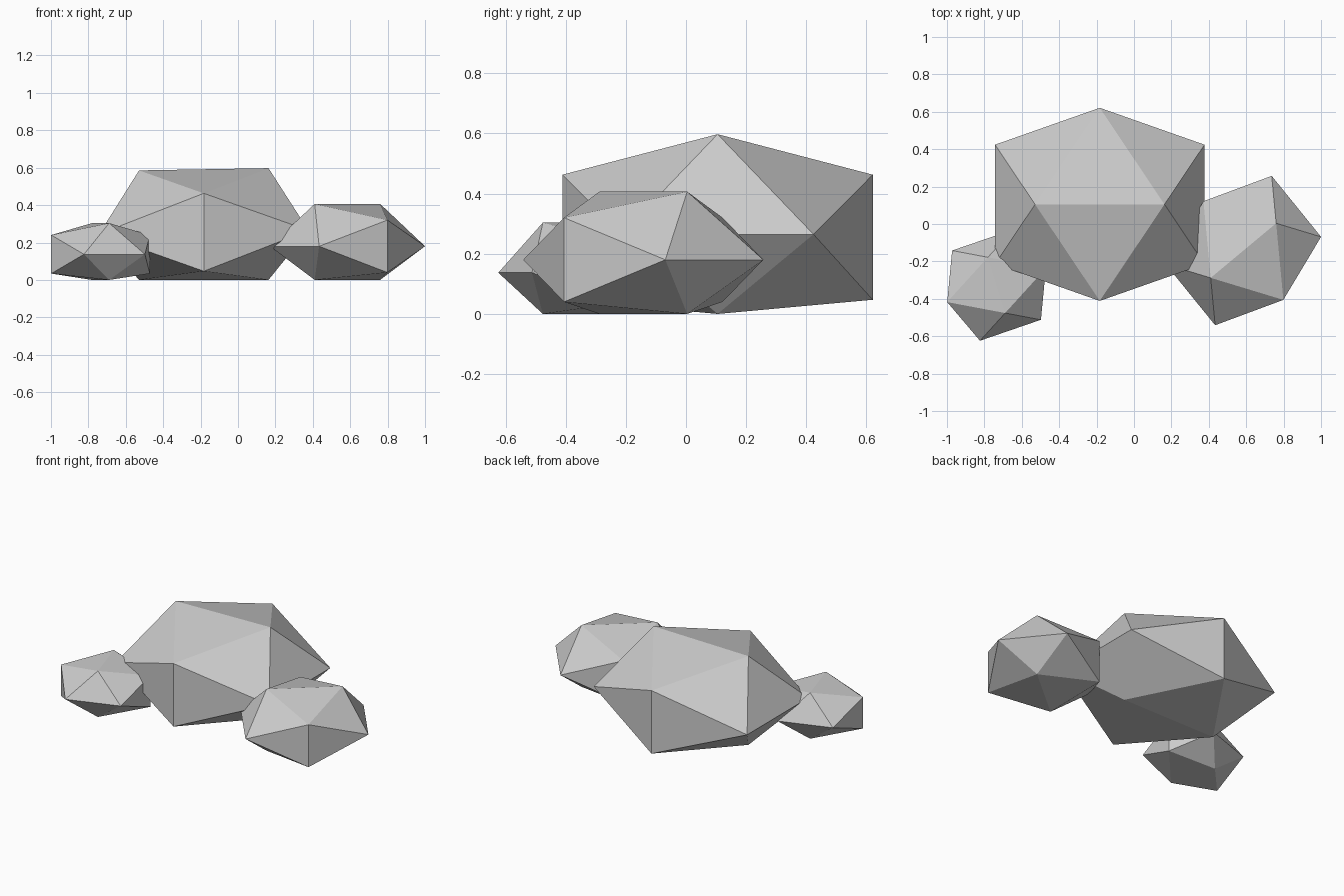
import bpy
import bmesh
from mathutils import Vector

cube = bpy.data.objects.get("Cube")
if cube:
    bpy.data.objects.remove(cube, do_unlink=True)

PHI = (1 + 5 ** 0.5) / 2

# Plain grey stone
stone = bpy.data.materials.new("grey_stone")
stone.use_nodes = True
grey = (0.6, 0.6, 0.6, 1)
stone.diffuse_color = grey
bsdf = next(n for n in stone.node_tree.nodes if n.type == "BSDF_PRINCIPLED")
bsdf.inputs["Base Color"].default_value = grey
bsdf.inputs["Roughness"].default_value = 0.9


def make_rock(name, center, along, across, up):
    """Icosahedron stretched along three axes, its underside pressed flat on the ground."""
    bm = bmesh.new()
    for a in (-1, 1):
        for b in (-PHI, PHI):
            for corner in ((a, 0, b), (0, b, a), (b, a, 0)):
                bm.verts.new(corner)
    bmesh.ops.convex_hull(bm, input=bm.verts[:])

    # Stretch, place and flatten the bottom
    center, along, across = Vector(center), Vector(along), Vector(across)
    for v in bm.verts:
        x, y, z = v.co
        v.co = center + along * x + across * y + Vector((0, 0, up * z))
        v.co.z = max(v.co.z, 0)
    bmesh.ops.recalc_face_normals(bm, faces=bm.faces[:])

    mesh = bpy.data.meshes.new(name)
    bm.to_mesh(mesh)
    bm.free()
    mesh.materials.append(stone)
    rock = bpy.data.objects.new(name, mesh)
    bpy.context.collection.objects.link(rock)
    return rock


# Large middle boulder with a smaller rock leaning on each side
make_rock("large_rock", (-0.183, 0.105, 0.255), (0.346, 0, 0.006), (0, 0.319, 0), 0.208)
make_rock("left_rock", (0.585, -0.142, 0.18), (0.175, 0.146, 0), (0.132, -0.163, 0), 0.14)
make_rock("right_rock", (-0.735, -0.327, 0.137), (0.046, -0.149, 0), (0.163, 0.056, 0), 0.103)
